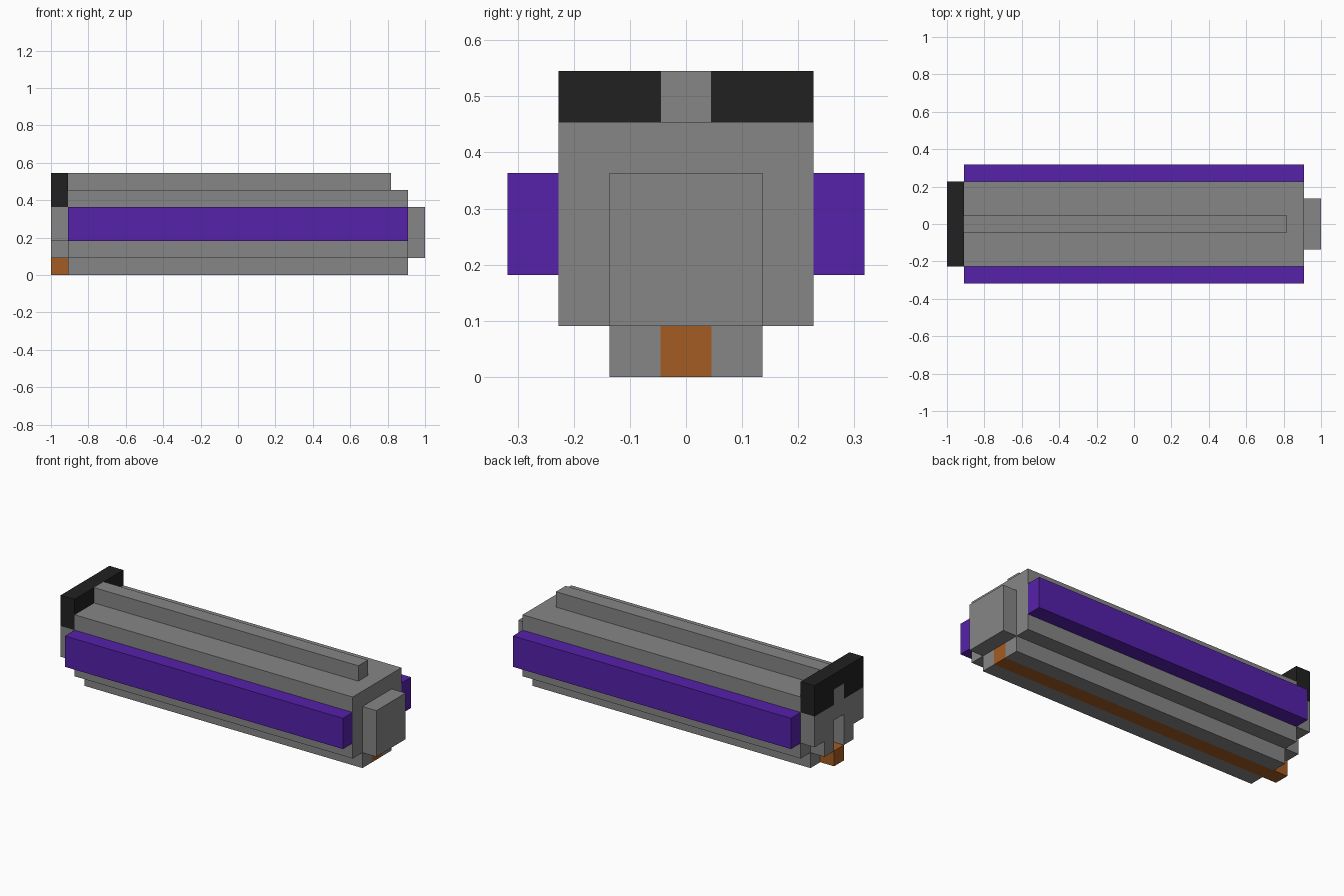
import bpy, bmesh

cube = bpy.data.objects.get("Cube")
if cube:
    bpy.data.objects.remove(cube, do_unlink=True)

U = 1 / 11  # one block


def material(name, rgb):
    m = bpy.data.materials.new(name)
    m.use_nodes = True
    m.diffuse_color = (*rgb, 1)
    m.node_tree.nodes["Principled BSDF"].inputs["Base Color"].default_value = (*rgb, 1)
    return m


grey = material("grey", (0.24, 0.24, 0.24))
black = material("black", (0.015, 0.015, 0.015))
purple = material("purple", (0.092, 0.015, 0.402))
orange = material("orange", (0.371, 0.107, 0.017))


def extrude_profile(name, mat, points, x0, x1):
    """Extrude a (y, z) outline along x; all sizes in blocks."""
    bm = bmesh.new()
    face = bm.faces.new([bm.verts.new((x0 * U, y * U, z * U)) for y, z in points])
    ext = bmesh.ops.extrude_face_region(bm, geom=[face], use_keep_orig=True)
    moved = [v for v in ext["geom"] if isinstance(v, bmesh.types.BMVert)]
    bmesh.ops.translate(bm, verts=moved, vec=((x1 - x0) * U, 0, 0))
    bmesh.ops.recalc_face_normals(bm, faces=bm.faces)
    mesh = bpy.data.meshes.new(name)
    bm.to_mesh(mesh)
    bm.free()
    mesh.materials.append(mat)
    ob = bpy.data.objects.new(name, mesh)
    bpy.context.collection.objects.link(ob)
    return ob


def box(name, mat, x0, x1, y0, y1, z0, z1):
    return extrude_profile(name, mat, [(y0, z0), (y1, z0), (y1, z1), (y0, z1)], x0, x1)


def symmetric(half):
    """Close a half outline by mirroring it across y = 0."""
    return half + [(-y, z) for y, z in reversed(half)]


# Main body, top ridge and end cap
box("body", grey, -10, 10, -2.5, 2.5, 1, 5)
box("top_ridge", grey, -10, 9, -0.5, 0.5, 5, 6)
box("end_cap", grey, 10, 11, -1.5, 1.5, 1, 4)

# Paired side panels and bottom rails
for side, s in (("front", -1), ("back", 1)):
    box(side + "_panel", purple, -10, 10, *sorted((2.5 * s, 3.5 * s)), 2, 4)
    box(side + "_bottom_rail", grey, -10, 10, *sorted((0.5 * s, 1.5 * s)), 0, 1)

# Centre strip underneath, sticking out past the rails
box("bottom_strip", orange, -11, 10, -0.5, 0.5, 0, 1)

# Stepped end plate with an open slot, and the dark bracket above it
plate = [(0.5, 3), (0.5, 1), (1.5, 1), (1.5, 2), (2.5, 2), (2.5, 4), (0.5, 4), (0.5, 5)]
extrude_profile("end_plate", grey, symmetric(plate), -11, -10)
bracket = [(0.5, 5), (0.5, 4), (2.5, 4), (2.5, 6)]
extrude_profile("end_bracket", black, symmetric(bracket), -11, -10)
